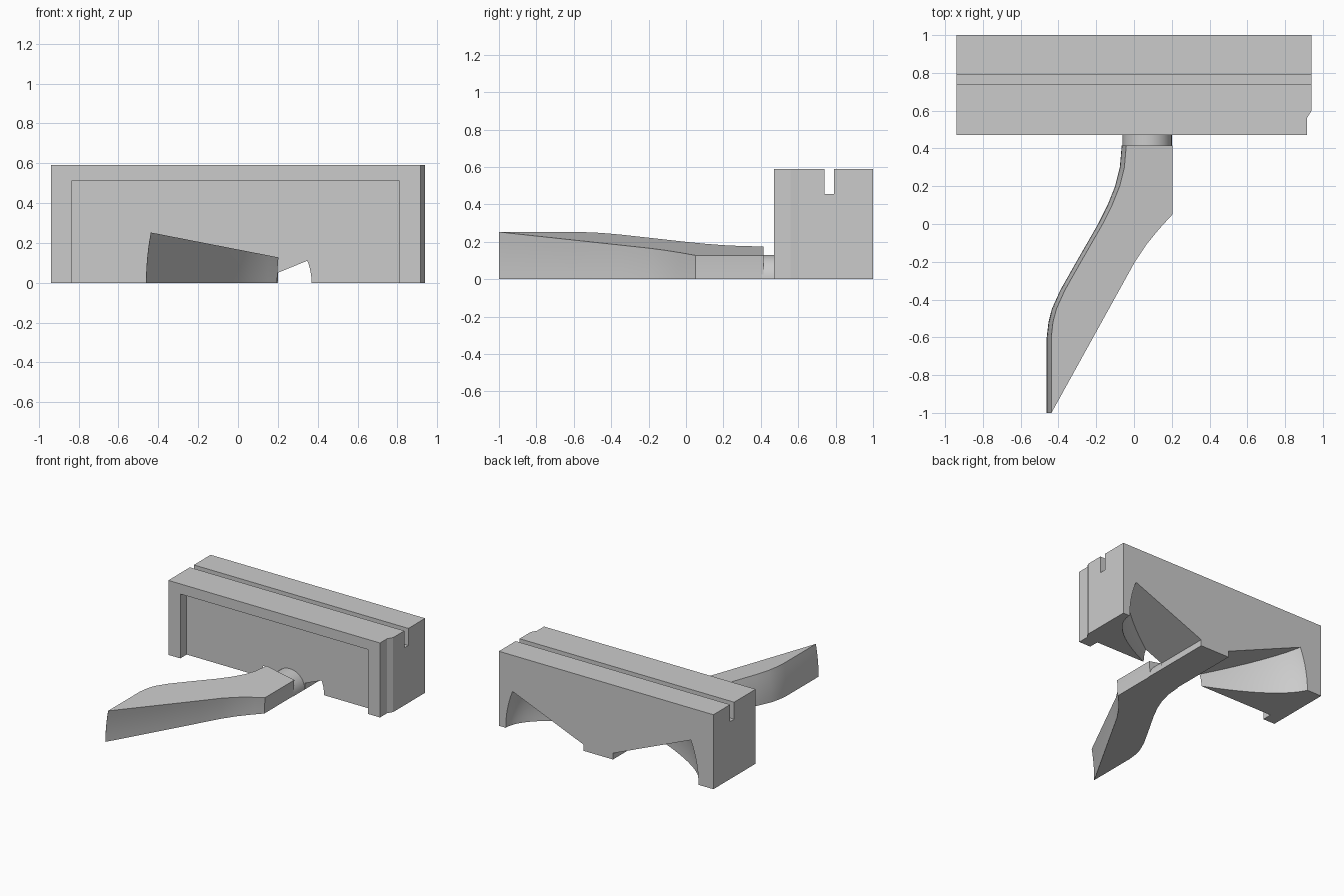
import bpy, bmesh, math

if "Cube" in bpy.data.objects:
    bpy.data.objects.remove(bpy.data.objects["Cube"])

GREY = (0.6, 0.6, 0.6, 1)
mat = bpy.data.materials.new("plain grey")
mat.use_nodes = True
mat.diffuse_color = GREY
mat.node_tree.nodes["Principled BSDF"].inputs["Base Color"].default_value = GREY

AXIS = 0.07    # x of the pivot axis
HUB = 0.13     # radius of the pivot


def loft(name, rings):
    """Solid through matching rings of points, capped at both ends."""
    bm = bmesh.new()
    loops = [[bm.verts.new(p) for p in ring] for ring in rings]
    n = len(loops[0])
    for a, b in zip(loops, loops[1:]):
        for i in range(n):
            j = (i + 1) % n
            bm.faces.new((a[i], a[j], b[j], b[i]))
    bm.faces.new(loops[0])
    bm.faces.new(loops[-1])
    bmesh.ops.recalc_face_normals(bm, faces=bm.faces)
    mesh = bpy.data.meshes.new(name)
    bm.to_mesh(mesh)
    bm.free()
    mesh.materials.append(mat)
    obj = bpy.data.objects.new(name, mesh)
    bpy.context.collection.objects.link(obj)
    return obj


def activate(obj):
    bpy.ops.object.select_all(action='DESELECT')
    obj.select_set(True)
    bpy.context.view_layer.objects.active = obj


def cut(obj, cutter):
    mod = obj.modifiers.new("cut", 'BOOLEAN')
    mod.operation = 'DIFFERENCE'
    mod.solver = 'EXACT'
    mod.object = cutter
    activate(obj)
    bpy.ops.object.modifier_apply(modifier=mod.name)
    bpy.data.objects.remove(cutter)


def smooth(obj):
    activate(obj)
    bpy.ops.object.shade_smooth_by_angle(angle=math.radians(25))


def lerp(table, y):
    """Linear interpolation in a table of (y, value), y falling."""
    for (y0, v0), (y1, v1) in zip(table, table[1:]):
        if y >= y1:
            return v0 + (v1 - v0) * (y0 - y) / (y0 - y1)
    return table[-1][1]


# Block: side profile with the top slot, drawn along x
profile = [(0.47, 0), (1, 0), (1, 0.59), (0.79, 0.59), (0.79, 0.455),
           (0.74, 0.455), (0.74, 0.59), (0.47, 0.59)]
block = loft("block", [[(x, y, z) for y, z in profile] for x in (-0.94, 0.94)])

# Shallow recess in the front
panel = [(-0.835, -0.1), (0.81, -0.1), (0.81, 0.51), (-0.835, 0.51)]
cut(block, loft("recess_cutter", [[(x, y, z) for x, z in panel] for y in (0.4, 0.55)]))

# Relieved front corner
corner = [(0.915, 0.4), (0.915, 0.56), (0.94, 0.6), (1, 0.6), (1, 0.4)]
cut(block, loft("corner_cutter", [[(x, y, z) for x, y in corner] for z in (-0.1, 0.7)]))


def sweep_cutter(side, slope, radii):
    """Clearance with a sloped ceiling and a wall turned about the axis."""
    (y0, r0), (y1, r1), (y2, r2) = radii
    d01 = (r1 - r0) / (y1 - y0)
    d12 = (r2 - r1) / (y2 - y1)
    curve = (d12 - d01) / (y2 - y0)
    rings = []
    for i in range(17):
        y = 0.5 + 0.52 * i / 16
        r = r0 + d01 * (y - y0) + curve * (y - y0) * (y - y1)
        r = max(r, HUB + 0.02)
        # meet the ceiling line z = c + slope * u with the circle
        c = 0.05 - slope * HUB
        a = 1 + slope ** 2
        u = (-slope * c + math.sqrt(a * r * r - c * c)) / a
        top = math.atan2(c + slope * u, u)
        pts = [(HUB, -0.05), (HUB, 0.05)]
        pts += [(r * math.cos(top * k / 8), r * math.sin(top * k / 8))
                for k in range(8, -1, -1)]
        pts.append((r, -0.05))
        rings.append([(AXIS + side * px, y, pz) for px, pz in pts])
    return loft("sweep_cutter", rings)


cut(block, sweep_cutter(1, 0.41, [(1, 0.81), (0.79, 0.70), (0.55, 0.30)]))
cut(block, sweep_cutter(-1, 0.42, [(1, 0.88), (0.754, 0.64), (0.55, 0.25)]))
smooth(block)

# Half-round neck between block and handle
arc = [(AXIS + HUB * math.cos(math.pi * k / 24), HUB * math.sin(math.pi * k / 24))
       for k in range(25)]
neck = loft("neck", [[(x, y, z) for x, z in arc] for y in (0.4, 0.6)])
smooth(neck)

# Handle: curved outline under one sloping top plane
left = [(0.415, -0.065), (0.3, -0.075), (0.2, -0.10), (0.1, -0.14), (0, -0.19),
        (-0.2, -0.305), (-0.35, -0.39), (-0.45, -0.435), (-0.52, -0.453),
        (-0.6, -0.462), (-1, -0.462)]
right = [(0.415, 0.203), (0.05, 0.203), (-0.03, 0.13), (-0.11, 0.065),
         (-0.2, 0.005), (-1, -0.437)]
stations = sorted({y for y, _ in left + right}, reverse=True)


def top_z(x):
    return 0.128 + 0.195 * (0.2 - x)


rings = []
for y in stations:
    xl, xr = lerp(left, y), lerp(right, y)
    ring = []
    for k in range(7):      # bowed left wall
        z = top_z(xl + 0.024) * k / 6
        ring.append((xl + 0.024 * (k / 6) ** 2, y, z))
    for k in range(6, -1, -1):      # right wall leaning the same way
        z = top_z(xr) * k / 6
        lean = 0.024 * (z / 0.25) ** 2 - 0.024 * (top_z(xr) / 0.25) ** 2
        ring.append((max(xr + lean, ring[k][0] + 0.001), y, z))
    rings.append(ring)
handle = loft("handle", rings)
smooth(handle)
